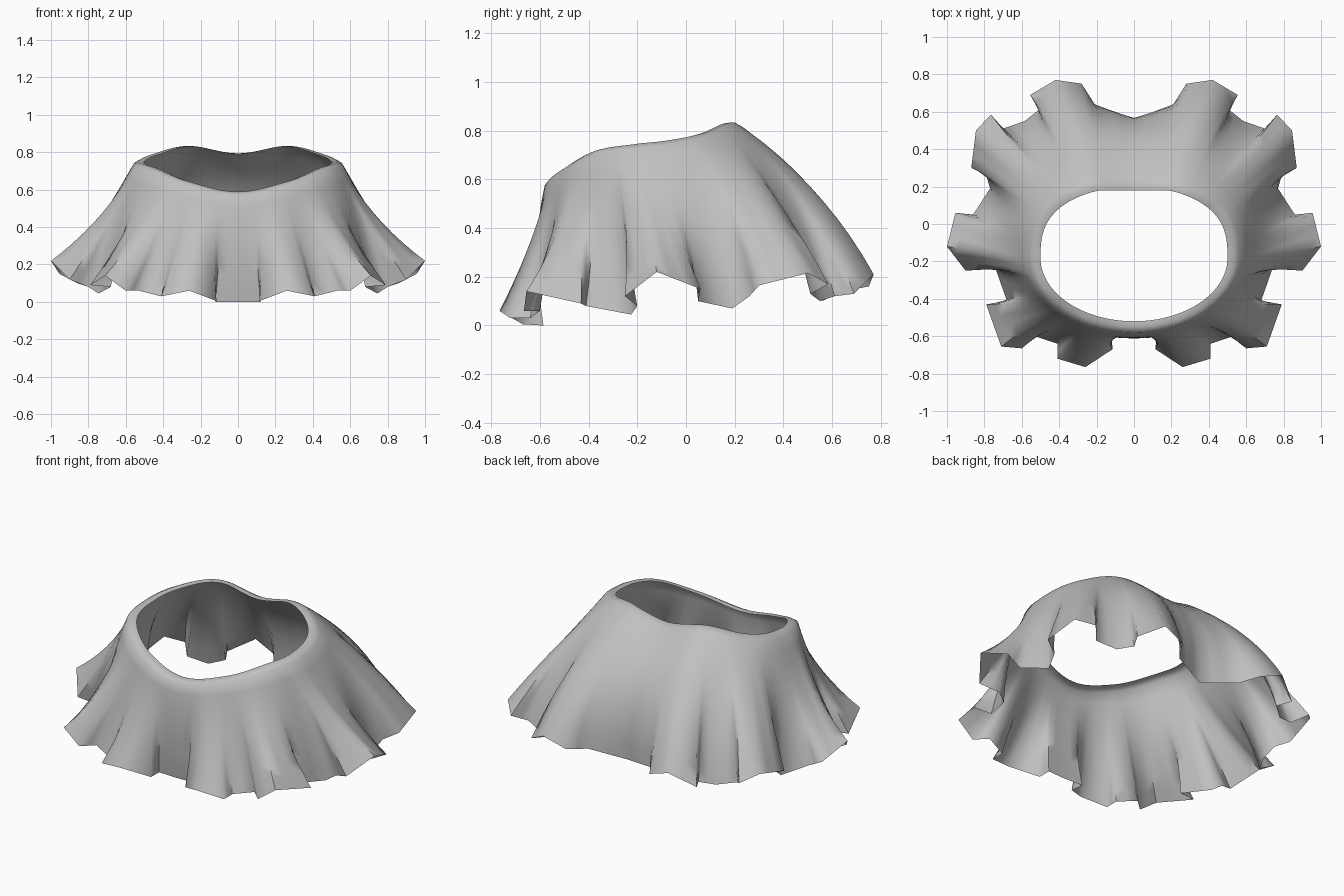
import bpy, bmesh, math
from mathutils import Vector

if "Cube" in bpy.data.objects:
    bpy.data.objects.remove(bpy.data.objects["Cube"])

# Right half of the pleated hem, from the front centre round to the back centre
HEM = [(0, -.59, 0), (.12, -.585, 0), (.115, -.67, .005), (.26, -.765, .06), (.41, -.72, .03),
       (.41, -.64, .03), (.53, -.60, .06), (.60, -.665, .06), (.71, -.655, .14), (.79, -.43, .09),
       (.68, -.41, .08), (.745, -.225, .045), (.80, -.20, .08), (.90, -.25, .12), (1, -.12, .22),
       (.955, .06, .15), (.86, .05, .10), (.77, .19, .07), (.79, .26, .12), (.87, .30, .165),
       (.845, .50, .215), (.765, .585, .17), (.70, .51, .13), (.585, .55, .10), (.51, .61, .12),
       (.555, .69, .13), (.42, .77, .21), (.28, .75, .16), (.21, .64, .14), (0, .56, .10)]
# Height of the neck opening, every 30 degrees from the front
NECK = [.585, .64, .715, .745, .785, .83, .79]


def neck_height(a):
    """Smooth curve through the neck heights."""
    u = min(a / math.pi * 6, 5.9999)
    i, t = int(u), u - int(u)
    p0, p1, p2, p3 = NECK[abs(i - 1)], NECK[i], NECK[i + 1], NECK[i + 2 if i < 5 else 5]
    return .5 * (2 * p1 + (p2 - p0) * t + (2 * p0 - 5 * p1 + 4 * p2 - p3) * t * t
                 + (3 * p1 - p0 - 3 * p2 + p3) * t ** 3)


def neck_point(a, grow, dz):
    """Point on the opening, flattened at the back, enlarged by grow."""
    s, c = math.sin(a), -math.cos(a)
    if c > 0:
        y = min(-.18 + .38 * c ** .72, .18) + grow * c ** .6
    else:
        y = -.18 + (.34 + grow) * c
    return Vector(((.5 + grow) * s, y, neck_height(a) + dz))


def core_point(a):
    """Smooth unpleated hem."""
    return Vector((.82 * math.sin(a), -.64 * math.cos(a), .08 - .05 * math.cos(a)))


# Angle of every hem corner, kept increasing through the folds, then evened out
angles = []
for x, y, z in HEM:
    a = math.atan2(x / .8, -y / .64)
    angles.append(max(a, angles[-1] + .03) if angles else 0)
k = math.pi / angles[-1]
angles = [a * k for a in angles]
angles = ([0] + [(p + 2 * q + r) / 4 for p, q, r in zip(angles, angles[1:], angles[2:])]
          + [math.pi])

# Add straight in-between points on the hem edges
columns = []
for i in range(len(HEM) - 1):
    p, q = Vector(HEM[i]), Vector(HEM[i + 1])
    n = 3 if (q - p).length > .19 else 2
    for j in range(n):
        t = j / n
        columns.append((angles[i] + (angles[i + 1] - angles[i]) * t, p.lerp(q, t)))
columns.append((math.pi, Vector(HEM[-1])))


def column(a, hem):
    """Points from the neck edge down to the hem."""
    pts = [neck_point(a, 0, 0), neck_point(a, .03, .004)]
    top, core = neck_point(a, .06, -.012), core_point(a)
    out = Vector((math.sin(a), -math.cos(a), .6))
    back = max(0, -math.cos(a))
    rows = 9
    for r in range(rows + 1):
        s = r / rows
        p = top.lerp(core, s) + (hem - core) * s ** 1.9
        pts.append(p + out * (4 * s * (1 - s) * (.015 + .075 * back)))
    return pts


# Skirt sheet: right half, then its reflection
half = [column(a, h) for a, h in columns]
mirrored = [[Vector((-p.x, p.y, p.z)) for p in c] for c in reversed(half[1:-1])]
bm = bmesh.new()
grid = [[bm.verts.new(p) for p in c] for c in half + mirrored]
for i, c in enumerate(grid):
    d = grid[(i + 1) % len(grid)]
    for j in range(len(c) - 1):
        bm.faces.new((c[j], c[j + 1], d[j + 1], d[j]))
mesh = bpy.data.meshes.new("pleated_skirt")
bm.to_mesh(mesh)
bm.free()

grey = bpy.data.materials.new("light_grey")
grey.diffuse_color = (.53, .53, .53, 1)
grey.use_nodes = True
grey.node_tree.nodes["Principled BSDF"].inputs["Base Color"].default_value = grey.diffuse_color
mesh.materials.append(grey)
skirt = bpy.data.objects.new("pleated_skirt", mesh)
bpy.context.collection.objects.link(skirt)
bpy.context.view_layer.objects.active = skirt
skirt.select_set(True)
bpy.ops.object.shade_smooth_by_angle(angle=math.radians(65))
